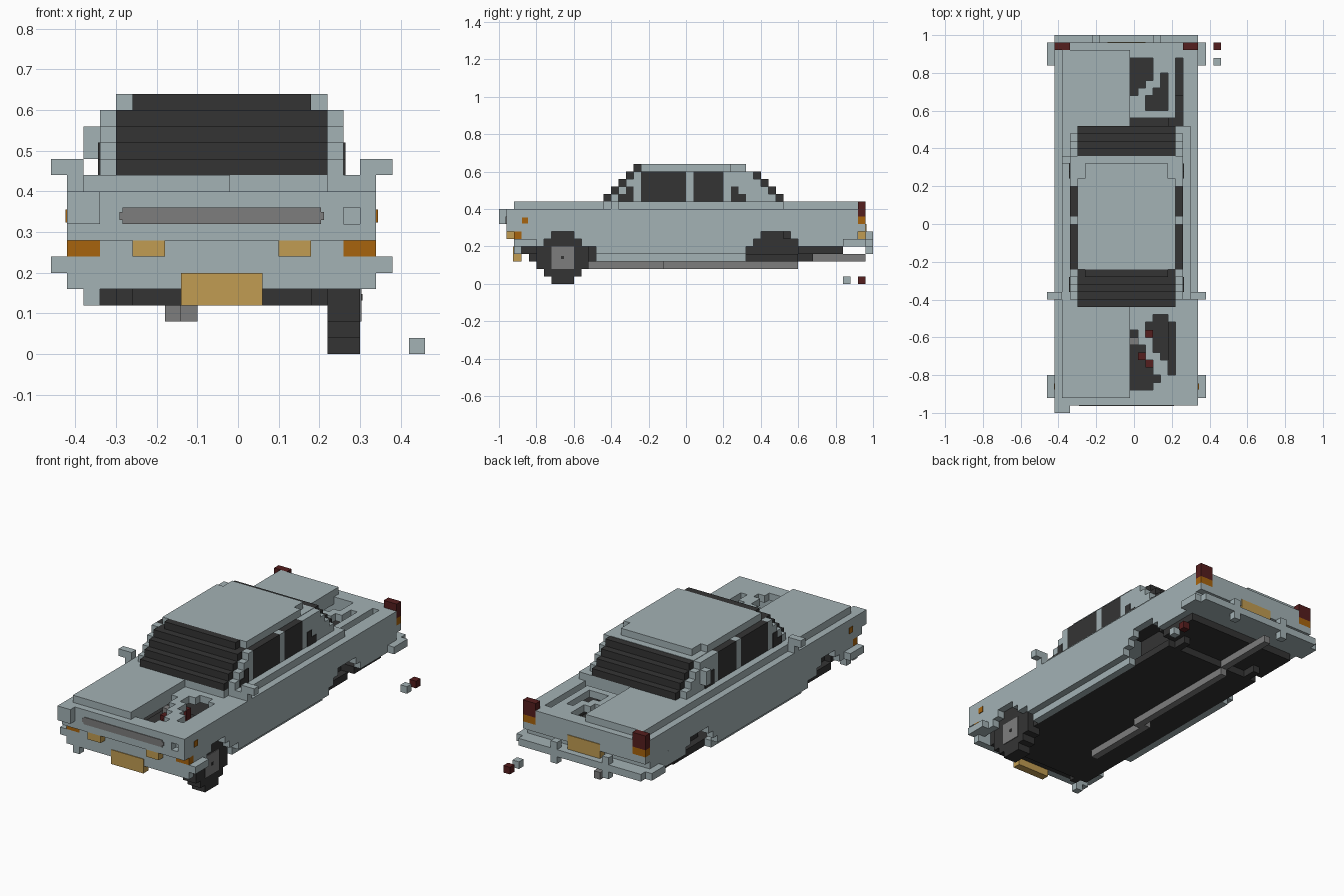
import bpy
import bmesh
from mathutils import Matrix, Vector

old_cube = bpy.data.objects.get("Cube")
if old_cube:
    bpy.data.objects.remove(old_cube, do_unlink=True)

CELL = 0.04        # everything sits on a grid of small cubes
SHIFT = -0.02      # sideways offset of that grid


def make_material(name, red, green, blue):
    material = bpy.data.materials.new(name)
    material.use_nodes = True
    color = (red, green, blue, 1.0)
    material.diffuse_color = color
    material.node_tree.nodes["Principled BSDF"].inputs["Base Color"].default_value = color
    return material


paint = make_material("pale blue paint", .366, .445, .462)
dark = make_material("charcoal", .034, .034, .034)
metal = make_material("grey metal", .205, .205, .205)
tan = make_material("tan lamp", .533, .332, .084)
orange = make_material("orange lamp", .39, .127, .004)
red = make_material("dark red", .091, .013, .013)


def mirrored(boxes):
    """Return the boxes together with their copies on the other side."""
    copies = [((-1 - x[1], -1 - x[0]), y, z) for x, y, z in boxes]
    return list(boxes) + copies


def part(name, material, boxes):
    """Build one object from boxes given as x, y and z ranges in cells."""
    mesh = bpy.data.meshes.new(name)
    bm = bmesh.new()
    for spans in boxes:
        size = Vector([(high - low) * CELL for low, high in spans])
        center = Vector([(high + low) / 2 * CELL for low, high in spans])
        center.x += SHIFT
        matrix = Matrix.Translation(center) @ Matrix.Diagonal(size).to_4x4()
        bmesh.ops.create_cube(bm, size=1, matrix=matrix)
    bm.to_mesh(mesh)
    bm.free()
    mesh.materials.append(material)
    obj = bpy.data.objects.new(name, mesh)
    bpy.context.collection.objects.link(obj)
    return obj


def map_cells(rows, symbol, top_row, z):
    """Turn the matching symbols of a text map into single-cell boxes."""
    return [((column, column + 1), (top_row - line - 1, top_row - line), z)
            for line, row in enumerate(rows)
            for column, mark in enumerate(row) if mark == symbol]


FULL = (-10, 9)
INNER = (-9, 8)
FLOOR = (-8, 7)
GLASS = (-7, 6)
HALF = (-9, 0)
SIDE = (8, 9)

# Side walls with stepped wheel arches, and sills below
wall_rows = {
    (4, 5): [(-12, 8)],
    (5, 6): [(-22, -19), (-14, 9), (15, 23)],
    (6, 7): [(-22, -18), (-15, 10), (14, 23)],
    (7, 10): [(-24, 23)],
}
walls = [(SIDE, y, z) for z, spans in wall_rows.items() for y in spans]
part("side_walls", paint, mirrored(walls))
part("sills", paint, mirrored([((7, 8), (-12, 8), (3, 4))]))

# Corroded upper deck: holes open into the engine bay and trunk
bay_map = ["...##.", "..####", "#.r###", "g..###", "##.###",
           "#r..##", "##r..#", "###..#", "####..", "###..."]
trunk_map = ["###...", "###...", "###.#.", "##..#.", "#..##.",
             "..###.", "..###."]
DECK = (9, 10)
MIDDLE = (0, 6)
deck = [((-10, 0), (-24, 23), DECK), ((7, 9), (-24, 23), DECK),
        ((6, 7), (-24, 13), DECK), (MIDDLE, (-24, -22), DECK),
        (MIDDLE, (-12, 13), DECK), (MIDDLE, (14, 15), DECK),
        (MIDDLE, (22, 23), DECK)]
deck += map_cells(bay_map, ".", -12, DECK)
deck += map_cells(trunk_map, ".", 22, DECK)
part("upper_deck", paint, deck)
part("engine_block", dark, [((-2, 7), (-22, -12), (4, 7))])
part("engine_caps", red, map_cells(bay_map, "r", -12, (7, 9)))
part("engine_bolt", metal, map_cells(bay_map, "g", -12, (7, 9)))
part("trunk_liner", dark, [((-1, 7), (13, 22), (6, 7))])

# Remaining halves of the hood and trunk lid
part("hood_half", paint, [(HALF, (-23, -10), (10, 11))])
part("trunk_lid_half", paint, [(HALF, (13, 23), (10, 11))])

# Floor and recessed wheel arches
part("floor", dark, [(FLOOR, (-20, 15), (3, 4)), (INNER, (15, 21), (4, 5)),
                     (FLOOR, (-22, -20), (4, 5))])
arches = []
for y in [(-21, -12), (8, 17)]:
    arches += [((5, 6), y, (3, 8)), ((5, 8), y, (7, 8))]
part("wheel_arches", dark, mirrored(arches))

# Front panel with an empty lamp socket, brow, grille and bumper
NOSE = (-24, -23)
BEHIND = (-23, -22)
part("front_panel", paint, [
    ((-10, 7), NOSE, (7, 10)), (SIDE, NOSE, (7, 10)),
    ((7, 8), NOSE, (7, 8)), ((7, 8), NOSE, (9, 10)),
    ((7, 8), BEHIND, (7, 10)), (FLOOR, BEHIND, (6, 7)),
    (FULL, BEHIND, (4, 5))])
part("lamp_brow", paint, [((-10, -8), (-25, -24), (8, 10))])
part("grille", metal, [((-6.8, 5.8), (-24.1, -24), (8.25, 8.75)),
                       ((-6.6, 5.6), (-24.1, -24), (8, 9))])
part("front_bumper", paint, [((-11, 10), BEHIND, (5, 6))]
     + mirrored([((9, 10), (-23, -20), (5, 6))]))
part("valance_post", paint, [((-9, -8), BEHIND, (3, 4))])
part("front_lamps", tan, mirrored([((3, 5), NOSE, (6, 7))]))
part("front_corner_lamps", orange, mirrored([((7, 9), BEHIND, (6, 7))]))
part("side_markers", orange, mirrored([((9, 9.1), (-21.9, -21.1), (8.1, 8.9))]))
part("front_plate", tan, [((-3, 2), (-23.1, -22), (3, 5))])

# Rear panel, lamps, plate and bumper with guards
TAIL = (23, 24)
part("rear_panel", paint, [(INNER, (22, 23), (5, 10)), (FULL, TAIL, (7, 8)),
                           (FLOOR, TAIL, (8, 10)), (INNER, (21, 23), (5, 6))])
part("tail_lamps", red, mirrored([((7, 9), TAIL, (9, 11))]))
part("rear_indicators", orange, mirrored([((7, 9), TAIL, (8, 9))]))
part("rear_plate", tan, [((-3, 2), (23, 24.1), (6, 8))])
part("rear_bumper", paint, [(FULL, (23, 25), (5, 6))] + mirrored([
    ((9, 10), (21, 24), (5, 6)), ((3, 4), (24, 25), (4, 7))]))

# Cabin: stepped glass core, side pillars and roof
part("cabin_base", paint, [(INNER, (-10, 13), (10, 11)),
                           (GLASS, (-11, -10), (10, 11))])
glass = []
pillars = []
for step in range(4):
    z = (11 + step, 12 + step)
    glass.append((GLASS, (step - 11, 13 - step), z))
    for y in [(step - 10, -6), (0, 1), (5, 12 - step)]:
        pillars.append(((6, 7), y, z))
glass.append(((-6, 5), (-7, -6), (15, 16)))
part("windshield_and_rear_glass", dark, glass)
part("pillars", paint, mirrored(pillars))
part("side_windows", dark, mirrored([((6, 7), y, (11, 15))
                                     for y in [(-6, 0), (1, 5)]]))
part("quarter_windows", dark, mirrored([
    ((7, 7.1), (-9, -7), (11, 12)), ((7, 7.1), (-8, -7), (12, 13)),
    ((7, 7.1), (6, 8), (11, 12)), ((7, 7.1), (6, 7), (12, 13))]))
part("roof", paint, [(GLASS, (-6, 6), (15, 16)), ((-6, 5), (6, 8), (15, 16)),
                     (GLASS, (6, 9), (14, 15.05))])
part("bent_trim", paint, [((-9, -8), (8, 9), (12, 14))])

# Mirrors on short stems
part("mirrors", paint, mirrored([(SIDE, (-10, -9), (10, 11)),
                                 ((8, 10), (-10, -9), (11, 12))]))

# The one remaining wheel
WHEEL = (6, 8)
tyre = [(WHEEL, (-18, -15), (0, 7)), (WHEEL, (-19, -14), (1, 6)),
        (WHEEL, (-20, -13), (2, 5))]
part("front_left_tyre", dark, tyre)
part("wheel_hub", metal, [((8, 8.1), (-18, -15), (2, 5))])
part("hub_center", dark, [((8, 8.15), (-16.7, -16.3), (3.3, 3.7))])

# Exhaust pipe running back under the floor
part("exhaust_pipe", metal, [((-4, -3), (-13, -2), (2, 3)),
                             ((-3, -2), (-3, 15), (2, 3)),
                             ((-3, -2), (15, 24), (3, 4))])

# Loose fragments on the ground
part("lamp_fragment", red, [((11, 12), TAIL, (0, 1))])
part("paint_fragment", paint, [((11, 12), (21, 22), (0, 1))])
